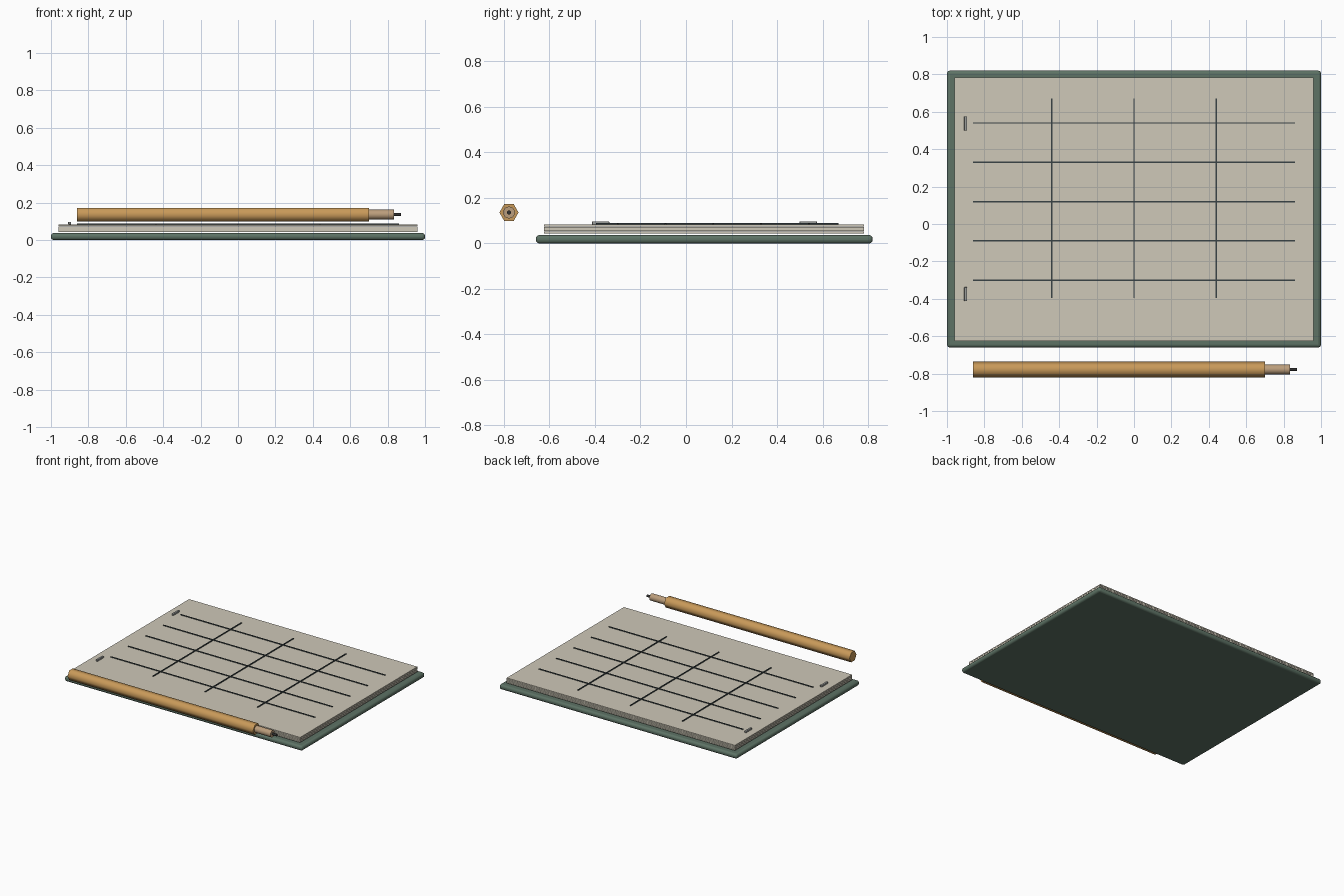
import bpy, math

if "Cube" in bpy.data.objects:
    bpy.data.objects.remove(bpy.data.objects["Cube"])


def mat(name, rgb):
    m = bpy.data.materials.new(name)
    m.diffuse_color = (*rgb, 1)
    m.use_nodes = True
    m.node_tree.nodes["Principled BSDF"].inputs["Base Color"].default_value = m.diffuse_color
    return m


GREEN = mat("cover_green", (0.11, 0.17, 0.13))
PAPER = mat("paper", (0.62, 0.58, 0.48))
INK = mat("ink", (0.04, 0.055, 0.06))
STEEL = mat("steel", (0.33, 0.34, 0.33))
WOOD = mat("pencil_paint", (0.58, 0.32, 0.10))
TIP = mat("bare_wood", (0.50, 0.34, 0.20))
LEAD = mat("lead", (0.03, 0.03, 0.03))


def box(name, x0, x1, y0, y1, z0, z1, material, bevel=0.0):
    bpy.ops.mesh.primitive_cube_add(
        size=1, location=((x0 + x1) / 2, (y0 + y1) / 2, (z0 + z1) / 2))
    o = bpy.context.object
    o.name = name
    o.scale = (x1 - x0, y1 - y0, z1 - z0)
    bpy.ops.object.transform_apply(location=False, rotation=False, scale=True)
    o.data.materials.append(material)
    if bevel:
        b = o.modifiers.new("bevel", 'BEVEL')
        b.width = bevel
        b.segments = 3
        bpy.ops.object.shade_smooth_by_angle(angle=math.radians(35))
    return o


def rod(name, x0, x1, r, sides, material, turn=0.0, smooth=61):
    # prism along x on the pencil axis
    bpy.ops.mesh.primitive_cylinder_add(
        vertices=sides, radius=r, depth=x1 - x0,
        location=((x0 + x1) / 2, -0.778, 0.136))
    o = bpy.context.object
    o.name = name
    o.rotation_euler = (turn, math.pi / 2, 0)
    o.rotation_mode = 'XYZ'
    bpy.ops.object.transform_apply(location=False, rotation=False, scale=False)
    o.data.materials.append(material)
    bpy.ops.object.shade_smooth_by_angle(angle=math.radians(smooth))
    return o


# backing cover with rounded rim
box("cover", -1, 1, -0.66, 0.82, 0, 0.037, GREEN, 0.015)

# stack of loose sheets
for i in range(4):
    z = 0.044 + i * 0.0103
    box(f"sheet_{i}", -0.96, 0.96, -0.625, 0.783, z, z + 0.0088, PAPER)

# ruled grid lines
for i in range(5):
    y = -0.30 + i * 0.21
    box(f"row_line_{i}", -0.86, 0.86, y - 0.004, y + 0.004, 0.083, 0.0885, INK)
for i, x in enumerate((-0.44, 0, 0.44)):
    box(f"column_line_{i}", x - 0.004, x + 0.004, -0.395, 0.67, 0.083, 0.089, INK)

# staples on the left margin
for i, y in enumerate((-0.375, 0.537)):
    box(f"staple_{i}", -0.908, -0.892, y - 0.038, y + 0.038, 0.083, 0.097, STEEL, 0.003)

# hexagonal pencil: corners point along y
body = rod("pencil_body", -0.86, 0.70, 0.042, 6, WOOD)
rod("pencil_tip", 0.69, 0.835, 0.026, 16, TIP)
rod("pencil_lead", 0.825, 0.872, 0.009, 10, LEAD)
